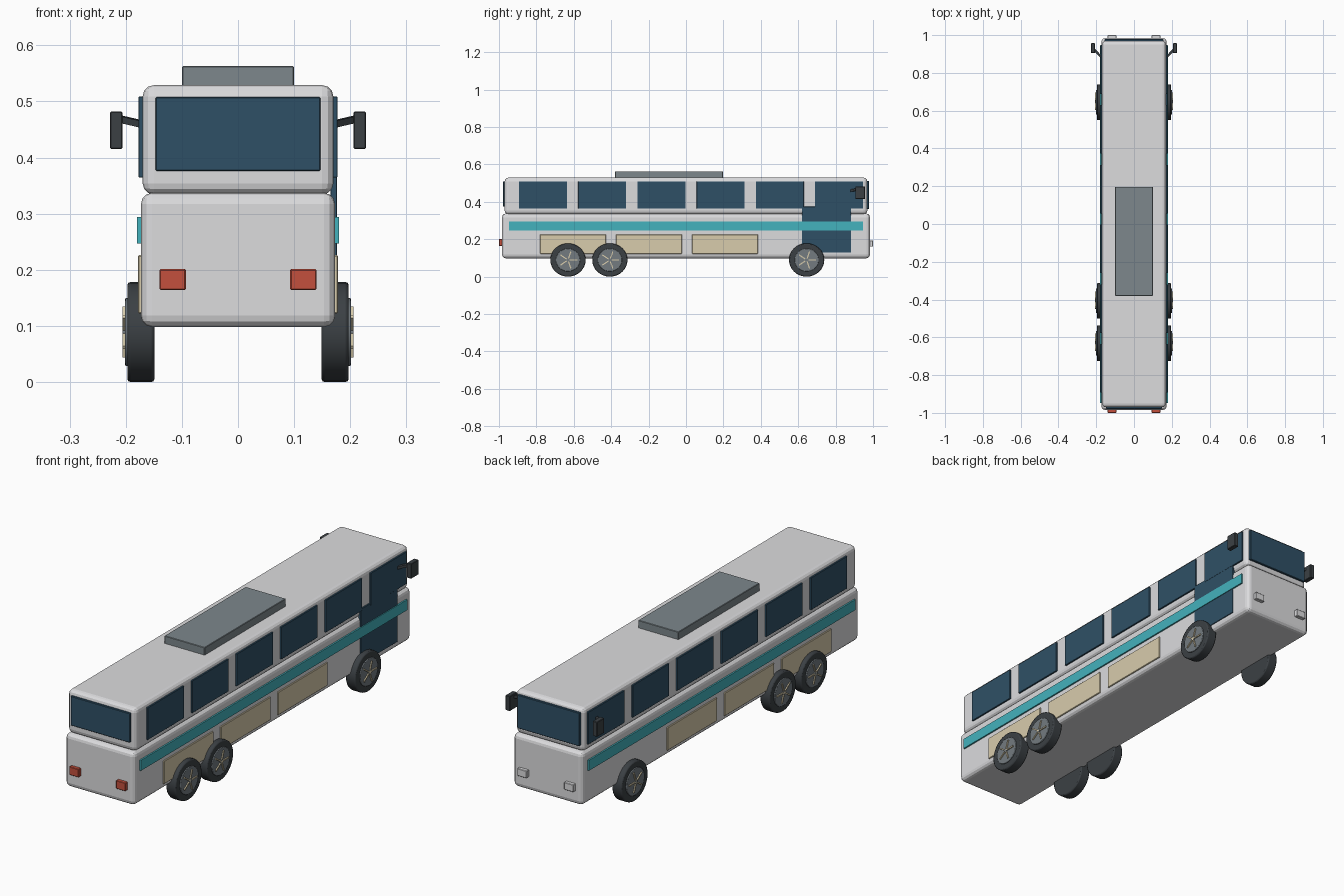
import bpy, bmesh, math
from mathutils import Matrix, Vector

cube = bpy.data.objects.get("Cube")
if cube:
    bpy.data.objects.remove(cube, do_unlink=True)


def material(name, hex_colour):
    # sRGB hex to linear flat colour
    rgb = [int(hex_colour[i:i + 2], 16) / 255 for i in (0, 2, 4)]
    lin = [c / 12.92 if c < 0.04 else ((c + 0.055) / 1.055) ** 2.4 for c in rgb]
    m = bpy.data.materials.new(name)
    m.use_nodes = True
    m.diffuse_color = (*lin, 1)
    m.node_tree.nodes["Principled BSDF"].inputs["Base Color"].default_value = (*lin, 1)
    return m


WHITE = material("body white", "dcdcde")
GLASS = material("dark blue glass", "2f5066")
TEAL = material("teal stripe", "44b2bd")
BEIGE = material("beige trim", "d8ccac")
RED = material("lamp red", "c4503d")
RUBBER = material("black rubber", "3b4044")
RIM = material("rim grey", "737b80")
ROOF = material("roof unit grey", "7d878c")


def finish(name, bm, mat, bevel=0, segments=1):
    mesh = bpy.data.meshes.new(name)
    bm.to_mesh(mesh)
    bm.free()
    mesh.materials.append(mat)
    ob = bpy.data.objects.new(name, mesh)
    bpy.context.collection.objects.link(ob)
    if bevel:
        mod = ob.modifiers.new("Bevel", "BEVEL")
        mod.width = bevel
        mod.segments = segments
        mod.limit_method = "ANGLE"
    return ob


def box(name, x, y, z, mat, bevel=0, segments=1):
    # x, y and z are (low, high) ranges
    bm = bmesh.new()
    bmesh.ops.create_cube(bm, size=1)
    for v in bm.verts:
        v.co = Vector([(r[0] + r[1]) / 2 + c * (r[1] - r[0])
                       for r, c in zip((x, y, z), v.co)])
    return finish(name, bm, mat, bevel, segments)


def side_range(side, a, b):
    return tuple(sorted((side * a, side * b)))


def bar(name, start, end, width, mat):
    start, end = Vector(start), Vector(end)
    d = end - start
    bm = bmesh.new()
    bmesh.ops.create_cube(bm, size=1)
    bmesh.ops.scale(bm, vec=(width, width, d.length), verts=bm.verts)
    turn = d.to_track_quat("Z", "Y").to_matrix().to_4x4()
    bmesh.ops.transform(bm, matrix=Matrix.Translation((start + end) / 2) @ turn, verts=bm.verts)
    return finish(name, bm, mat)


def disc(name, x, y, z, radius, mat, bevel=0, sides=32):
    # cylinder on the x axis, slightly longer than high like the wheels
    bm = bmesh.new()
    bmesh.ops.create_cone(bm, cap_ends=True, segments=sides, radius1=radius,
                          radius2=radius, depth=x[1] - x[0])
    bmesh.ops.rotate(bm, matrix=Matrix.Rotation(math.pi / 2, 3, "Y"), verts=bm.verts)
    bmesh.ops.scale(bm, vec=(1, 1.06, 1), verts=bm.verts)
    bmesh.ops.translate(bm, vec=((x[0] + x[1]) / 2, y, z), verts=bm.verts)
    ob = finish(name, bm, mat, bevel, 2)
    bpy.ops.object.select_all(action="DESELECT")
    ob.select_set(True)
    bpy.context.view_layer.objects.active = ob
    bpy.ops.object.shade_smooth_by_angle(angle=math.radians(30))
    return ob


# Body shells and roof unit
box("lower_body", (-0.173, 0.173), (-0.984, 0.984), (0.098, 0.337), WHITE, 0.02, 3)
box("upper_body", (-0.17, 0.17), (-0.97, 0.97), (0.334, 0.529), WHITE, 0.02, 3)
box("roof_unit", (-0.1, 0.1), (-0.38, 0.197), (0.52, 0.563), ROOF, 0.002)

# End windows
box("rear_window", (-0.147, 0.147), (-0.979, -0.965), (0.376, 0.508), GLASS, 0.002)
box("windscreen", (-0.155, 0.155), (0.965, 0.979), (0.362, 0.512), GLASS, 0.002)

# Door on one side only
box("door", (0.165, 0.1765), (0.62, 0.882), (0.128, 0.374), GLASS, 0.001)

WHEEL_Z = 0.089
for side, label in ((1, "left"), (-1, "right")):
    # Windows, stripe and luggage panels
    for i in range(6):
        y = -0.893 + 0.3165 * i
        box(f"{label}_window_{i + 1}", side_range(side, 0.165, 0.177),
            (y, y + 0.257), (0.364, 0.509), GLASS, 0.001)
    box(f"{label}_stripe", side_range(side, 0.168, 0.18), (-0.947, 0.946),
        (0.247, 0.294), TEAL)
    for i in range(3):
        y = -0.78 + 0.406 * i
        box(f"{label}_luggage_panel_{i + 1}", side_range(side, 0.168, 0.178),
            (y, y + 0.352), (0.122, 0.226), BEIGE, 0.002)

    # Lamps
    lamp_x = side_range(side, 0.093, 0.14)
    box(f"{label}_tail_lamp", lamp_x, (-1, -0.975), (0.164, 0.201), RED, 0.002)
    box(f"{label}_head_lamp", lamp_x, (0.975, 1), (0.16, 0.193), WHITE, 0.002)

    # Mirror on its arm
    bar(f"{label}_mirror_arm", (side * 0.165, 0.875, 0.458),
        (side * 0.212, 0.925, 0.469), 0.012, RUBBER)
    box(f"{label}_mirror", side_range(side, 0.206, 0.228), (0.905, 0.957),
        (0.415, 0.482), RUBBER, 0.002)

    # Wheels with rim, hub and five spokes
    for axle, y in (("steering", 0.645), ("drive", -0.407), ("trailing", -0.631)):
        name = f"{label}_{axle}"
        disc(name + "_tyre", side_range(side, 0.149, 0.197), y, WHEEL_Z, 0.089, RUBBER, 0.005)
        disc(name + "_rim", side_range(side, 0.19, 0.201), y, WHEEL_Z, 0.061, RIM, 0.002)
        disc(name + "_hub", side_range(side, 0.195, 0.206), y, WHEEL_Z, 0.009, RIM, 0, 16)
        for k in range(5):
            a = math.tau * k / 5
            bar(f"{name}_spoke_{k + 1}", (side * 0.203, y, WHEEL_Z),
                (side * 0.203, y + 0.05 * math.cos(a), WHEEL_Z + 0.047 * math.sin(a)),
                0.006, BEIGE)
